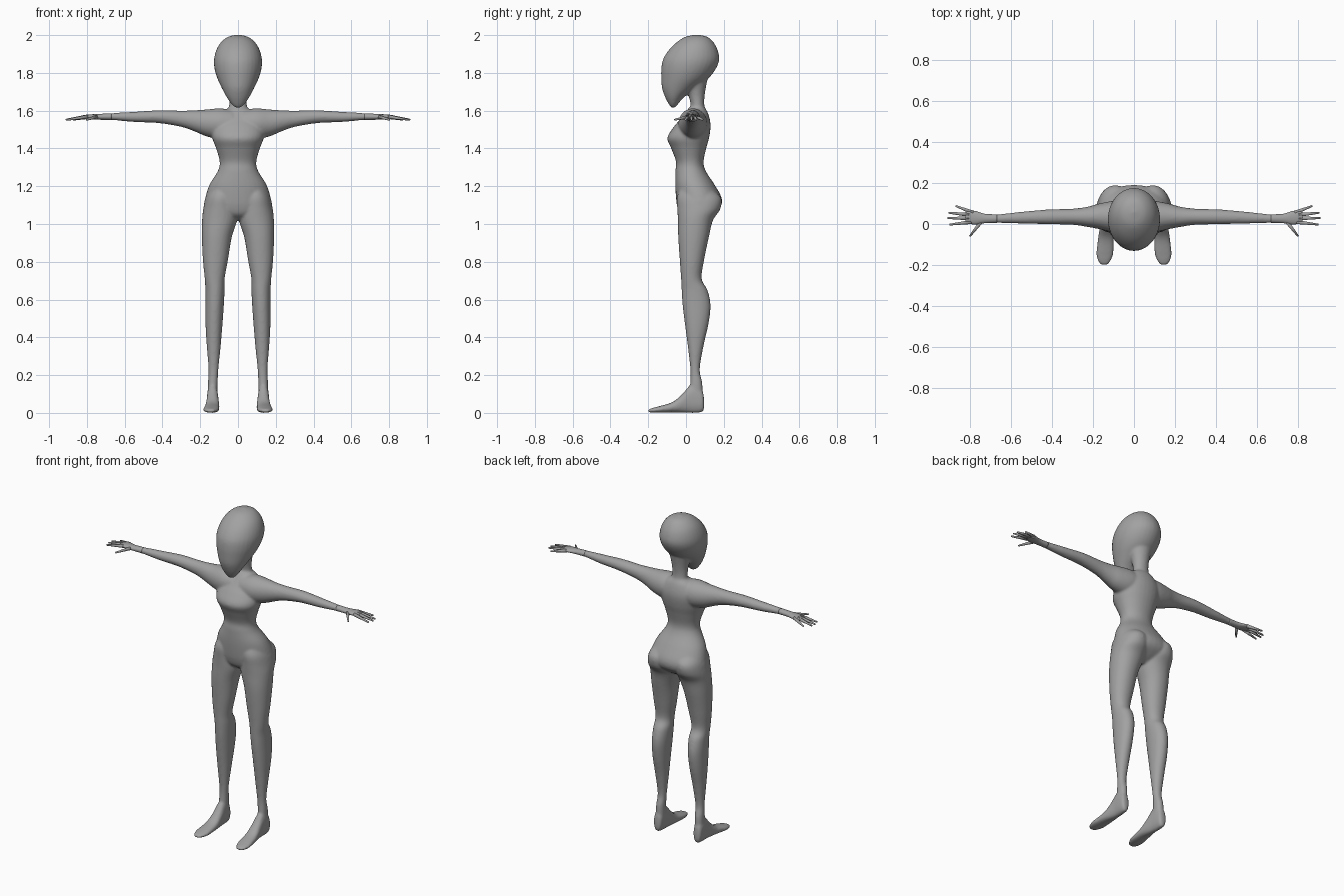
import bpy, bmesh, math
from mathutils import Vector

grey = bpy.data.materials.new("plain grey")
grey.diffuse_color = (0.36, 0.36, 0.36, 1)


def spline(keys, steps=5):
    """Catmull-Rom interpolation through rows of numbers."""
    k = [keys[0]] + keys + [keys[-1]]
    rows = []
    for i in range(1, len(k) - 2):
        for s in range(steps):
            t = s / steps
            rows.append([0.5 * (2 * b + (c - a) * t + (2 * a - 5 * b + 4 * c - d) * t * t
                                + (3 * b - a - 3 * c + d) * t ** 3)
                         for a, b, c, d in zip(k[i - 1], k[i], k[i + 1], k[i + 2])])
    return rows + [list(keys[-1])]


def loft(bm, axis, keys, sides=(1,), p=2.0, n=32):
    """Skin superellipse sections: (position, a min, a max, b min, b max)."""
    order = {"z": (1, 2, 0), "x": (0, 1, 2), "y": (1, 0, 2)}[axis]
    for side in sides:
        rings = []
        for t, a0, a1, b0, b1 in spline(keys):
            ring = []
            for i in range(n):
                c, s = math.cos(math.tau * i / n), math.sin(math.tau * i / n)
                a = (a0 + a1) / 2 + (a1 - a0) / 2 * math.copysign(abs(c) ** (2 / p), c)
                b = (b0 + b1) / 2 + (b1 - b0) / 2 * math.copysign(abs(s) ** (2 / p), s)
                co = (a, b, t) if axis == "z" else (t, a, b) if axis == "x" else (a, t, b)
                ring.append(bm.verts.new((co[0] * side, co[1], co[2])))
            rings.append(ring)
        for r0, r1 in zip(rings, rings[1:]):
            for i in range(n):
                j = (i + 1) % n
                bm.faces.new((r0[i], r0[j], r1[j], r1[i]))
        bm.faces.new(rings[0])
        bm.faces.new(rings[-1])


def finish(bm, name):
    bmesh.ops.recalc_face_normals(bm, faces=bm.faces)
    for f in bm.faces:
        f.smooth = True
    me = bpy.data.meshes.new(name)
    bm.to_mesh(me)
    bm.free()
    me.materials.append(grey)
    ob = bpy.data.objects.new(name, me)
    bpy.context.collection.objects.link(ob)
    return ob


def upright(rows):
    """Rows (z, half width, front y, back y) to symmetric sections."""
    return [(z, -w, w, f, b) for z, w, f, b in rows]


BOTH = (1, -1)
body = bmesh.new()

# head, an egg tapering forward to the chin
loft(body, "z", upright([
    (2.002, .008, .05, .066), (1.99, .055, -.005, .115), (1.96, .092, -.052, .147),
    (1.92, .115, -.092, .168), (1.87, .127, -.122, .176), (1.82, .124, -.131, .157),
    (1.77, .109, -.131, .118), (1.72, .086, -.127, .055), (1.68, .065, -.114, .0),
    (1.65, .046, -.1, -.03), (1.625, .026, -.085, -.05), (1.615, .008, -.075, -.06)]))

# neck
loft(body, "z", upright([
    (1.54, .07, -.01, .12), (1.59, .055, .012, .11), (1.63, .047, .024, .097),
    (1.69, .05, .01, .1), (1.77, .07, -.02, .115), (1.82, .08, -.03, .13)]))

# torso
loft(body, "z", upright([
    (1.615, .05, .015, .1), (1.59, .09, -.005, .115), (1.55, .122, -.035, .127),
    (1.51, .138, -.068, .13), (1.455, .136, -.099, .122), (1.40, .116, -.078, .107),
    (1.33, .097, -.053, .093), (1.28, .107, -.056, .105), (1.21, .15, -.057, .15),
    (1.14, .173, -.053, .188), (1.09, .178, -.046, .183), (1.05, .14, -.03, .14),
    (1.02, .05, .01, .09)]), p=2.1)

# legs
loft(body, "z", [
    (1.19, .03, .14, -.03, .13), (1.14, .012, .17, -.048, .185), (1.08, .004, .184, -.046, .182),
    (1.02, .005, .19, -.043, .143), (.93, .033, .191, -.041, .121), (.81, .053, .186, -.033, .096),
    (.71, .071, .176, -.026, .083), (.65, .071, .173, -.023, .114), (.57, .075, .173, -.018, .13),
    (.47, .082, .172, -.006, .119), (.35, .092, .165, .01, .092), (.23, .104, .156, .023, .073),
    (.16, .107, .159, .022, .086), (.06, .108, .162, .015, .09)], BOTH, p=2.1)

# feet
loft(body, "y", [
    (.096, .125, .15, .025, .07), (.086, .112, .161, .005, .12), (.05, .107, .164, 0, .15),
    (.02, .105, .164, 0, .145), (-.02, .101, .168, .001, .1), (-.07, .098, .176, .003, .058),
    (-.14, .1, .184, .001, .036), (-.178, .112, .178, .002, .026),
    (-.2, .128, .162, .003, .018)], BOTH, p=2.3)

# arms
loft(body, "x", [
    (.03, -.035, .112, 1.46, 1.605), (.1, -.04, .113, 1.45, 1.612), (.17, -.025, .1, 1.465, 1.606),
    (.23, -.014, .084, 1.49, 1.602), (.3, -.004, .075, 1.514, 1.6), (.42, -.001, .071, 1.534, 1.602),
    (.55, .002, .06, 1.54, 1.594), (.65, .005, .049, 1.549, 1.588),
    (.71, .009, .044, 1.552, 1.584)], BOTH)

# fuse the parts into one soft skin
ob = finish(body, "body")
rm = ob.modifiers.new("fuse", "REMESH")
rm.mode = "VOXEL"
rm.voxel_size = .007
rm.use_smooth_shade = True
sm = ob.modifiers.new("soften", "SMOOTH")
sm.factor = .5
sm.iterations = 6

# hands: palm and five tapered fingers (root x, y to tip x, y)
hands = bmesh.new()
loft(hands, "x", [
    (.67, .006, .047, 1.551, 1.586), (.73, .004, .05, 1.552, 1.583), (.77, -.002, .062, 1.555, 1.581),
    (.80, .0, .066, 1.557, 1.579), (.825, .01, .058, 1.559, 1.574)], BOTH, n=20)
fingers = [(.785, .055, .872, .088), (.805, .045, .907, .055), (.805, .028, .912, .029),
           (.795, .01, .902, -.003), (.745, .015, .803, -.06)]
for side in BOTH:
    for x0, y0, x1, y1 in fingers:
        a, b = Vector((side * x0, y0, 1.568)), Vector((side * x1, y1, 1.552))
        rot = (b - a).to_track_quat("Z", "Y").to_matrix().to_4x4()
        rot.translation = (a + b) / 2
        bmesh.ops.create_cone(hands, cap_ends=True, segments=10, radius1=.0105, radius2=.0045,
                              depth=(b - a).length, matrix=rot)
finish(hands, "hands")
